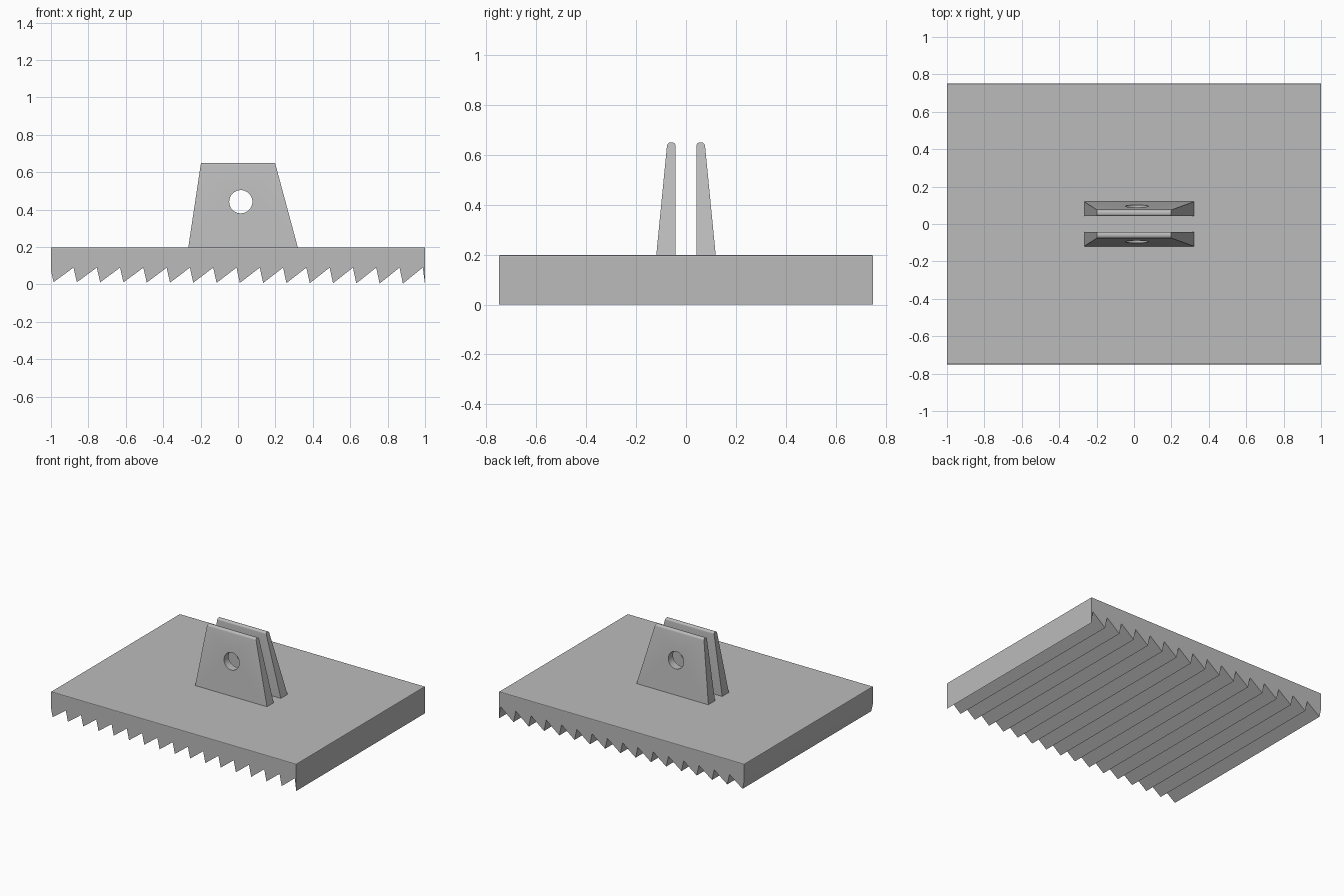
import bpy
import bmesh
from mathutils import Vector

cube = bpy.data.objects.get("Cube")
if cube:
    bpy.data.objects.remove(cube, do_unlink=True)

# Single grey material
grey = bpy.data.materials.new("plain grey")
grey.use_nodes = True
GREY = (0.5, 0.5, 0.5, 1)
grey.diffuse_color = GREY
grey.node_tree.nodes["Principled BSDF"].inputs["Base Color"].default_value = GREY


def loft(name, ring_a, ring_b, bevel_rules):
    """Join two matching rings into a solid, then bevel edges picked by rules."""
    bm = bmesh.new()
    a = [bm.verts.new(p) for p in ring_a]
    b = [bm.verts.new(p) for p in ring_b]
    bm.faces.new(a)
    bm.faces.new(b[::-1])
    for i in range(len(a)):
        j = (i + 1) % len(a)
        bm.faces.new((a[j], a[i], b[i], b[j]))
    bmesh.ops.recalc_face_normals(bm, faces=bm.faces)
    for rule, width, segments in bevel_rules:
        edges = [e for e in bm.edges if rule(*(v.co for v in e.verts))]
        bmesh.ops.bevel(bm, geom=edges, offset=width, segments=segments,
                        profile=0.5, affect='EDGES', clamp_overlap=True)
    mesh = bpy.data.meshes.new(name)
    bm.to_mesh(mesh)
    bm.free()
    mesh.materials.append(grey)
    obj = bpy.data.objects.new(name, mesh)
    bpy.context.collection.objects.link(obj)
    return obj


# Toothed plate: sawtooth profile in x-z, extruded along y
TOP, ROOT, PITCH, HALF = 0.198, 0.09, 0.1245, 0.75
profile = [(1, TOP), (-1, TOP), (-1, 0.075)]
for i in range(16):
    root_x = -1.004 + PITCH * i
    if i:
        profile.append((root_x, ROOT))
    profile.append((root_x + 0.018, 0.012 - 0.0005 * i))
profile += [(0.988, ROOT), (1, 0)]
loft("toothed_plate",
     [(x, -HALF, z) for x, z in profile],
     [(x, HALF, z) for x, z in profile],
     [(lambda p, q: min(p.z, q.z) > TOP - 0.001, 0.005, 2)])


# Two tapered lugs, mirrored about y = 0
def lug(name, side):
    inner, outer_low, outer_high = 0.042 * side, 0.12 * side, 0.075 * side
    low, high = 0.19, 0.65
    ring_low = [(-0.267, inner, low), (0.322, inner, low),
                (0.322, outer_low, low), (-0.267, outer_low, low)]
    ring_high = [(-0.198, inner, high), (0.198, inner, high),
                 (0.198, outer_high, high), (-0.198, outer_high, high)]

    def long_top(p, q):
        return min(p.z, q.z) > high - 0.001 and abs(p.x - q.x) > 0.3

    return loft(name, ring_low, ring_high, [(long_top, 0.013, 4)])


lugs = [lug("front_lug", -1), lug("back_lug", 1)]

# Pin hole through both lugs
bpy.ops.mesh.primitive_cylinder_add(vertices=48, radius=0.062, depth=0.6,
                                    location=(0.015, 0, 0.442),
                                    rotation=(1.5708, 0, 0))
cutter = bpy.context.object
cutter.name = "pin_hole_cutter"
cutter.data.materials.append(grey)
cutter.hide_render = True
for obj in lugs:
    mod = obj.modifiers.new("pin_hole", 'BOOLEAN')
    mod.operation = 'DIFFERENCE'
    mod.solver = 'EXACT'
    mod.object = cutter
    bpy.ops.object.select_all(action='DESELECT')
    obj.select_set(True)
    bpy.context.view_layer.objects.active = obj
    bpy.ops.object.modifier_apply(modifier=mod.name)
    bpy.ops.object.shade_smooth_by_angle(angle=0.6)
bpy.data.objects.remove(cutter, do_unlink=True)
